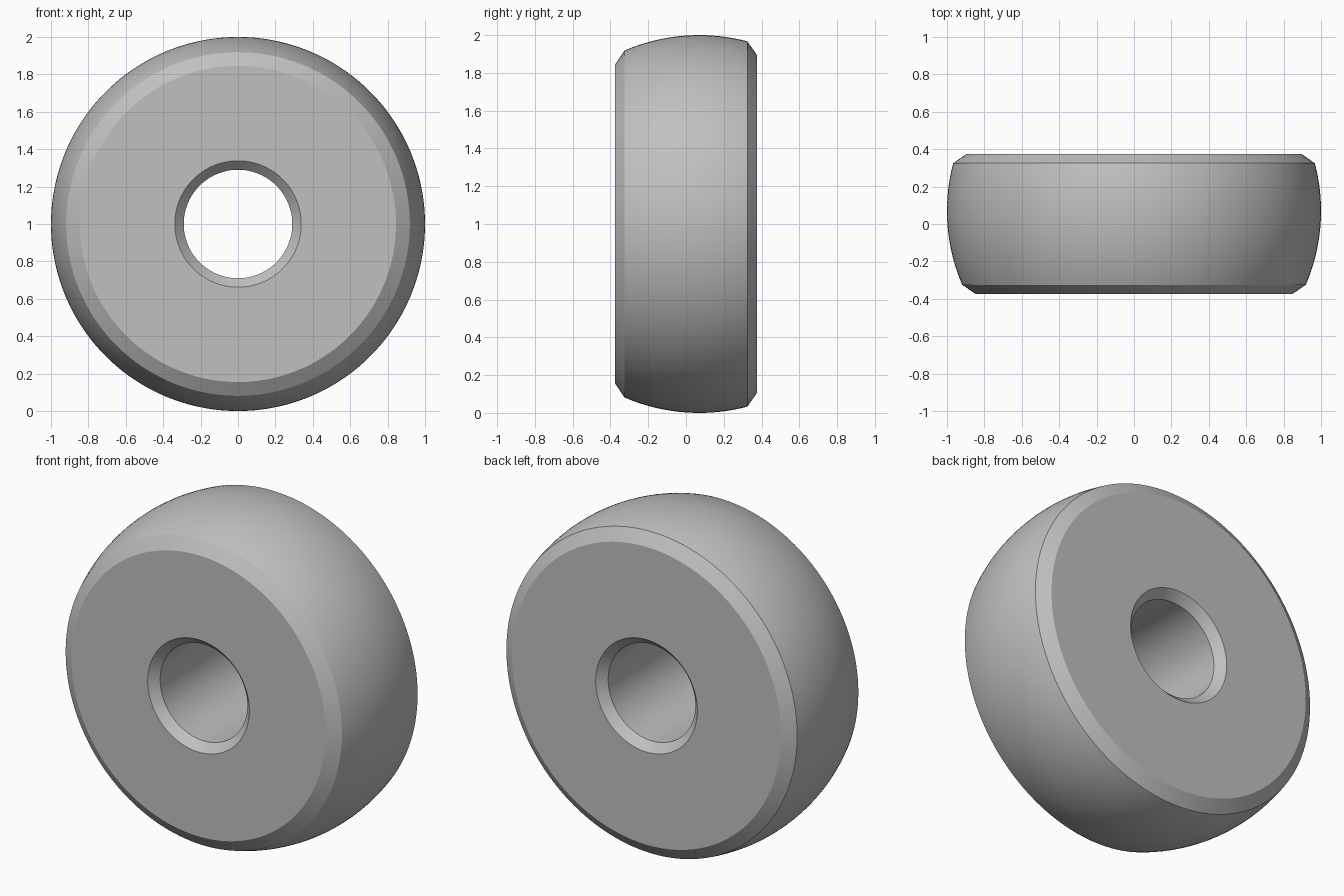
import bpy
import bmesh
import math
from mathutils import Vector

cube = bpy.data.objects.get("Cube")
if cube:
    bpy.data.objects.remove(cube, do_unlink=True)

HALF = 0.375        # half width of the wheel
CHAMFER = 0.05      # depth of every chamfer
CROWN_Y = 0.07      # widest point of the domed tread
BORE, BORE_RIM = 0.29, 0.338
SEGMENTS, ARC_STEPS = 144, 24

# Plain grey material
grey = bpy.data.materials.new("light_grey")
grey.use_nodes = True
colour = (0.53, 0.53, 0.53, 1)
grey.diffuse_color = colour
grey.node_tree.nodes["Principled BSDF"].inputs["Base Color"].default_value = colour

# Cross-section as (y, radius): front face, spherical tread, back face, bore
edge = HALF - CHAMFER
profile = [(-HALF, BORE_RIM), (-HALF, 0.845)]
for i in range(ARC_STEPS + 1):
    y = -edge + 2 * edge * i / ARC_STEPS
    profile.append((y, math.sqrt(1 - (y - CROWN_Y) ** 2)))
profile += [(HALF, 0.895), (HALF, BORE_RIM), (edge, BORE), (-edge, BORE)]

# Revolve the closed section around the wheel axis
bm = bmesh.new()
verts = [bm.verts.new((0, y, r)) for y, r in profile]
edges = [bm.edges.new((v, verts[(i + 1) % len(verts)])) for i, v in enumerate(verts)]
bmesh.ops.spin(bm, geom=verts + edges, cent=Vector((0, 0, 0)), axis=Vector((0, 1, 0)),
               angle=2 * math.pi, steps=SEGMENTS, use_merge=True)
bmesh.ops.remove_doubles(bm, verts=bm.verts[:], dist=0.0001)
bmesh.ops.recalc_face_normals(bm, faces=bm.faces[:])
bmesh.ops.translate(bm, verts=bm.verts[:], vec=(0, 0, 1))

mesh = bpy.data.meshes.new("wheel")
bm.to_mesh(mesh)
bm.free()
mesh.materials.append(grey)
wheel = bpy.data.objects.new("wheel", mesh)
bpy.context.collection.objects.link(wheel)

# Smooth tread and bore, crisp chamfer edges
bpy.ops.object.select_all(action="DESELECT")
wheel.select_set(True)
bpy.context.view_layer.objects.active = wheel
bpy.ops.object.shade_smooth_by_angle(angle=math.radians(20))
